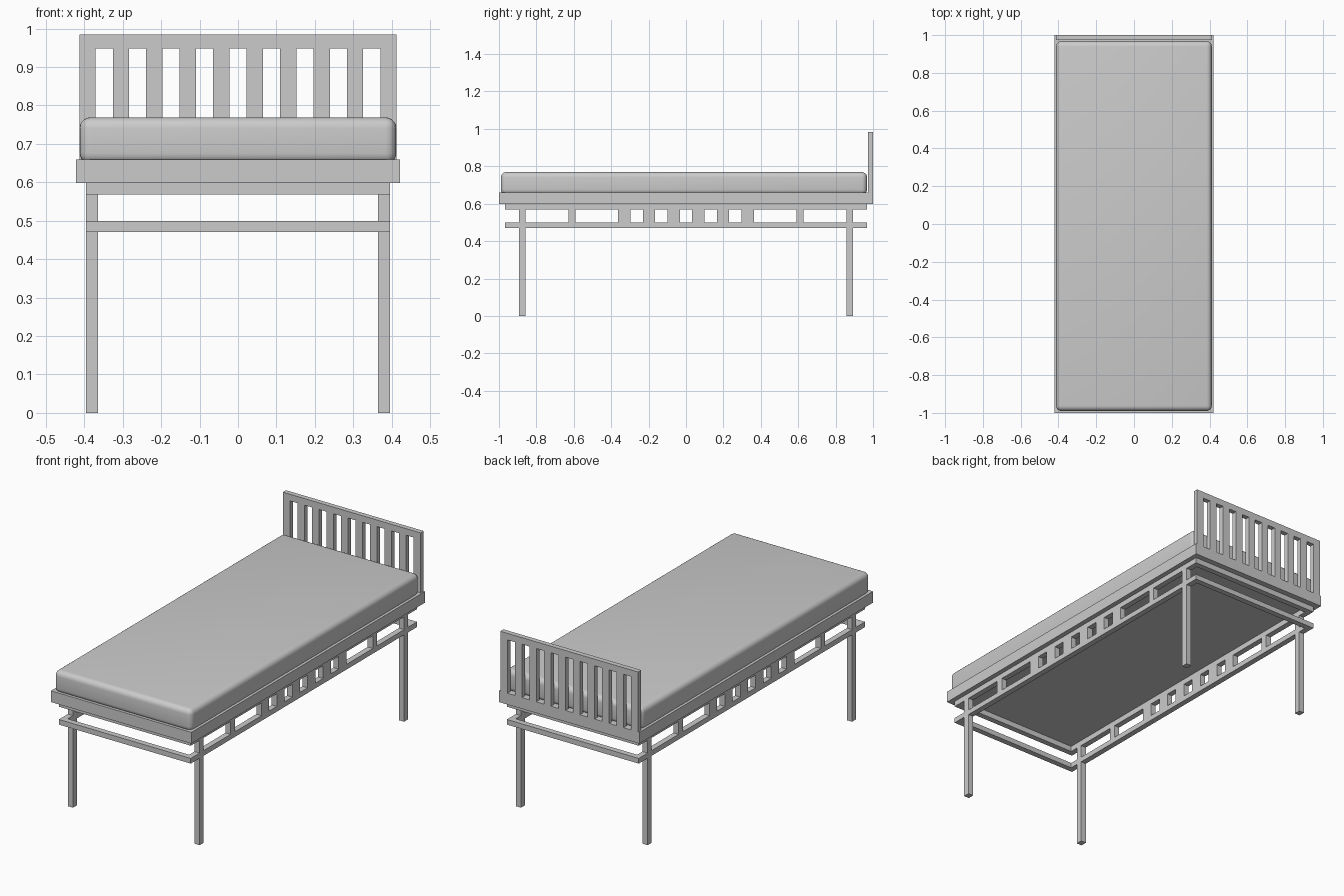
import bpy

if "Cube" in bpy.data.objects:
    bpy.data.objects.remove(bpy.data.objects["Cube"])


def box(name, x, y, z):
    """Box from (min, max) ranges on each axis."""
    bpy.ops.mesh.primitive_cube_add(
        size=1, location=[(r[0] + r[1]) / 2 for r in (x, y, z)])
    o = bpy.context.object
    o.name = name
    o.scale = [r[1] - r[0] for r in (x, y, z)]
    bpy.ops.object.transform_apply(location=False, rotation=False, scale=True)
    return o


W, L, T = 0.395, 0.969, 0.031   # under-frame half width, half length, thickness

# Bed base
box("bed_base", (-0.421, 0.421), (-1, 1), (0.598, 0.659))

# Mattress with soft rounded edges
mattress = box("mattress", (-0.412, 0.412), (-0.99, 0.968), (0.648, 0.769))
bev = mattress.modifiers.new("round", 'BEVEL')
bev.width = 0.028
bev.segments = 5
bpy.ops.object.modifier_apply(modifier=bev.name)
bpy.ops.object.shade_smooth_by_angle()

# Headboard: top rail and ten slats
HY = (0.973, 1.0)
box("headboard_top_rail", (-0.413, 0.413), HY, (0.948, 0.984))
for i in range(10):
    cx = -0.392 + i * 0.784 / 9
    box(f"headboard_slat_{i + 1}", (cx - 0.021, cx + 0.021), HY, (0.659, 0.948))

# Two rectangular rail frames below the base
for label, z in (("upper", (0.568, 0.598)), ("lower", (0.471, 0.499))):
    for s, side in ((-1, "left"), (1, "right")):
        box(f"{label}_{side}_rail", sorted((s * W, s * (W - T))), (-L, L), z)
    for s, end in ((-1, "front"), (1, "back")):
        box(f"{label}_{end}_rail", (-W + T, W - T), sorted((s * L, s * (L - T))), z)

# Legs and small uprights between the side rails
uprights = [(-0.609, 0.037), (0.609, 0.037)]
uprights += [((i - 2.5) * 0.132, 0.066) for i in range(6)]
for s, side in ((-1, "left"), (1, "right")):
    x = sorted((s * W, s * (W - T)))
    for e, end in ((-1, "front"), (1, "back")):
        y = sorted((e * 0.858, e * 0.893))
        box(f"{end}_{side}_leg", x, y, (0, 0.471))
        box(f"{end}_{side}_leg_top", x, y, (0.499, 0.568))
    for i, (cy, w) in enumerate(uprights):
        box(f"{side}_upright_{i + 1}", x, (cy - w / 2, cy + w / 2), (0.499, 0.568))
